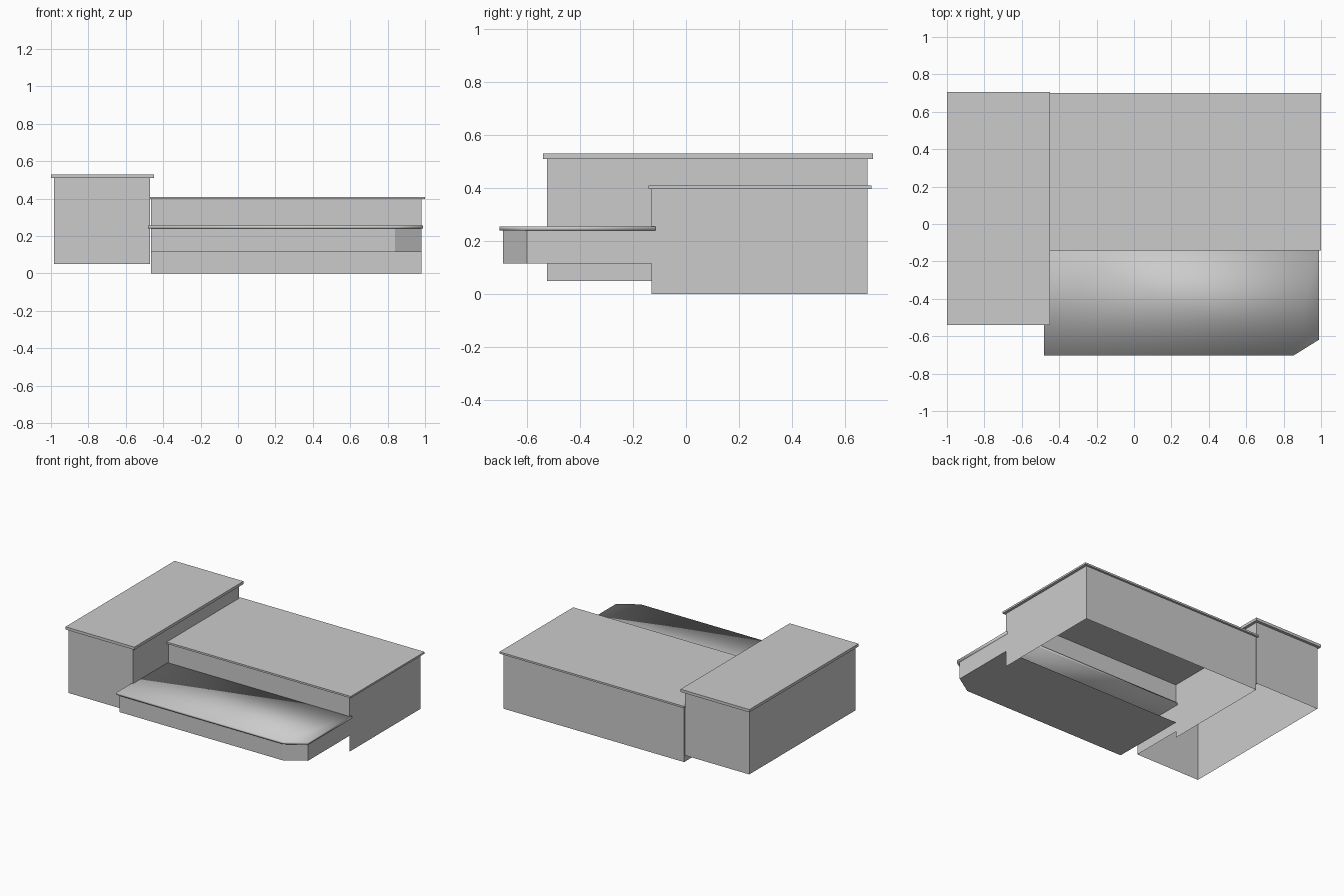
import bpy
import bmesh

cube = bpy.data.objects.get("Cube")
if cube:
    bpy.data.objects.remove(cube, do_unlink=True)

grey = bpy.data.materials.new("plain grey")
grey.use_nodes = True
colour = (0.6, 0.6, 0.6, 1)
grey.diffuse_color = colour
grey.node_tree.nodes["Principled BSDF"].inputs["Base Color"].default_value = colour


def rect(x0, x1, y0, y1):
    """Counter-clockwise outline; side 0 is the front."""
    return [(x0, y0), (x1, y0), (x1, y1), (x0, y1)]


def cut_corner(x0, x1, y0, y1, dx, dy):
    """Rectangle with its front left corner cut off; side 3 is the back."""
    return [(x0, y0), (x1 - dx, y0), (x1, y0 + dy), (x1, y1), (x0, y1)]


def prism(name, outline, z0, z1, open_sides=(), floor=True, ceiling=True, smooth=False):
    """Raise an outline into a prism, leaving chosen sides open."""
    bm = bmesh.new()
    low = [bm.verts.new((x, y, z0)) for x, y in outline]
    high = [bm.verts.new((x, y, z1)) for x, y in outline]
    n = len(outline)
    for i in range(n):
        if i not in open_sides:
            j = (i + 1) % n
            bm.faces.new((low[i], low[j], high[j], high[i]))
    if floor:
        bm.faces.new(low[::-1])
    if ceiling:
        bm.faces.new(high)
    for face in bm.faces:
        face.smooth = smooth
    mesh = bpy.data.meshes.new(name)
    bm.to_mesh(mesh)
    bm.free()
    mesh.materials.append(grey)
    obj = bpy.data.objects.new(name, mesh)
    bpy.context.collection.objects.link(obj)
    return obj


# Tall wing: walls open underneath, with an overhanging roof slab
prism("tall_wing_walls", rect(-0.985, -0.47, -0.525, 0.685), 0.05, 0.51,
      floor=False, ceiling=False)
prism("tall_wing_roof", rect(-1.0, -0.45, -0.54, 0.705), 0.51, 0.53)

# Main hall: open underneath, front wall only above the porch
prism("main_hall_walls", rect(-0.465, 0.98, -0.13, 0.685), 0, 0.397,
      open_sides=(0,), floor=False, ceiling=False)
prism("main_hall_front_wall", rect(-0.465, 0.98, -0.13, 0.685), 0.24, 0.397,
      open_sides=(1, 2, 3), floor=False, ceiling=False)
prism("main_hall_roof", rect(-0.475, 1.0, -0.142, 0.7), 0.397, 0.41)

# Front porch: cut corner, open towards the hall, softly shaded roof
prism("porch_walls", cut_corner(-0.465, 0.98, -0.69, -0.13, 0.14, 0.09), 0.115, 0.24,
      open_sides=(3,), ceiling=False)
prism("porch_roof", cut_corner(-0.48, 0.99, -0.703, -0.115, 0.137, 0.085), 0.24, 0.256,
      smooth=True)
